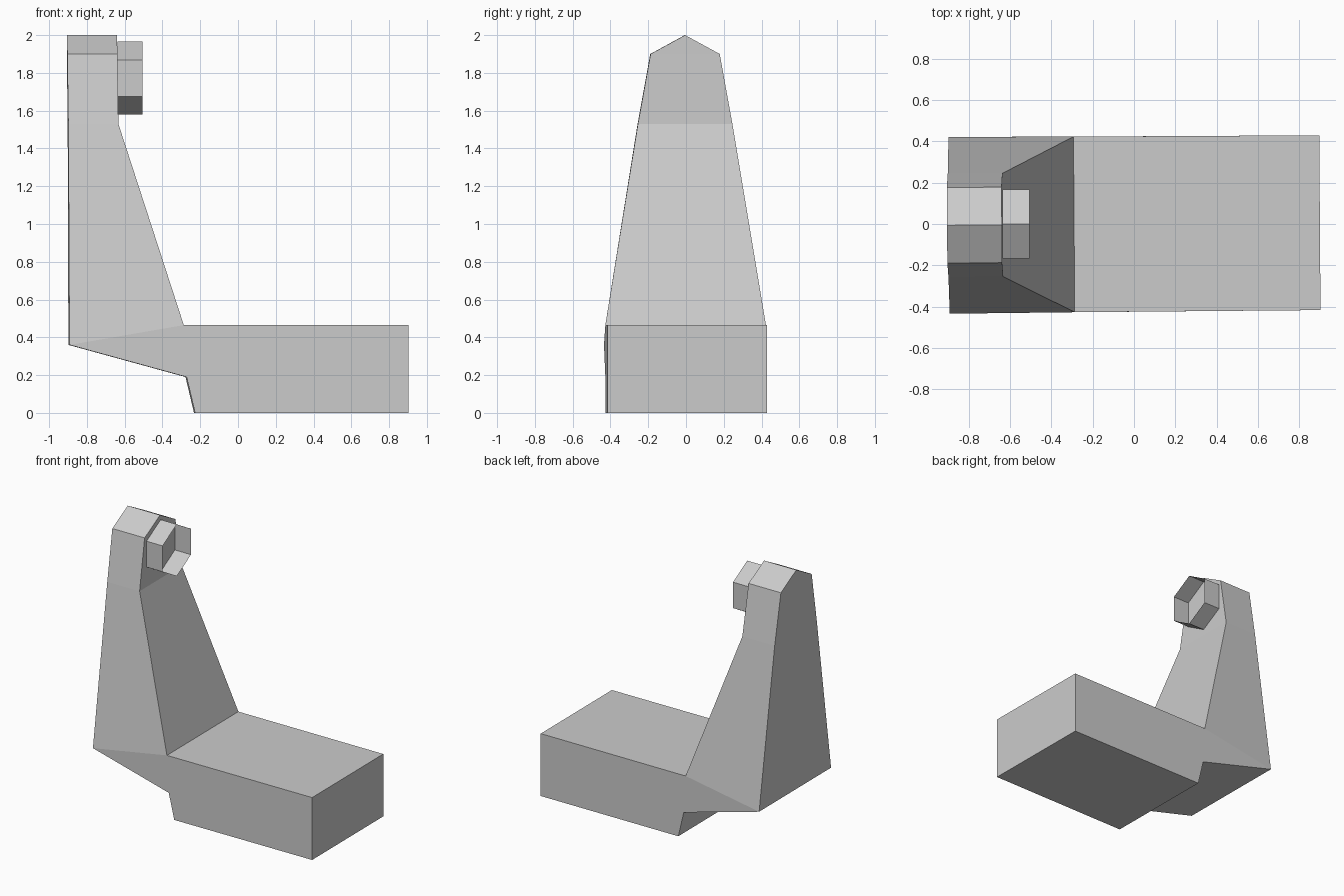
import bpy
import bmesh
from math import sin, cos, pi, radians

if "Cube" in bpy.data.objects:
    bpy.data.objects.remove(bpy.data.objects["Cube"], do_unlink=True)

grey = bpy.data.materials.new("plain_grey")
grey.use_nodes = True
colour = (0.6, 0.6, 0.6, 1)
grey.diffuse_color = colour
grey.node_tree.nodes["Principled BSDF"].inputs["Base Color"].default_value = colour


def finish(name, bm):
    mesh = bpy.data.meshes.new(name)
    bm.to_mesh(mesh)
    bm.free()
    mesh.materials.append(grey)
    obj = bpy.data.objects.new(name, mesh)
    bpy.context.collection.objects.link(obj)
    return obj


# Body outline: x, z and half width, from the rear eave down and round to the front eave
outline = [
    (-0.905, 1.9, 0.183), (-0.9, 1.53, 0.25), (-0.895, 0.36, 0.428),
    (-0.275, 0.19, 0.425), (-0.23, 0, 0.425), (0.9, 0, 0.423),
    (0.9, 0.465, 0.423), (-0.29, 0.465, 0.425), (-0.635, 1.53, 0.25),
    (-0.64, 1.9, 0.183),
]
bm = bmesh.new()
near = [bm.verts.new((x, -w, z)) for x, z, w in outline]
far = [bm.verts.new((x, w, z)) for x, z, w in outline]
ridge = [bm.verts.new((x, 0, 2)) for x in (-0.905, -0.64)]

# Faces across the width
for i in range(len(outline) - 1):
    bm.faces.new((near[i], near[i + 1], far[i + 1], far[i]))

# Side panels and pitched top
for side in (near, far):
    for panel in ((0, 1, 8, 9), (1, 2, 7, 8), (2, 3, 7), (3, 4, 5, 6, 7)):
        bm.faces.new([side[i] for i in panel])
    bm.faces.new((side[0], side[9], ridge[1], ridge[0]))

# Gable ends
for end, peak in zip((0, 9), ridge):
    bm.faces.new((near[end], far[end], peak))
bmesh.ops.recalc_face_normals(bm, faces=bm.faces)
body = finish("bracket_body", bm)
body.rotation_euler.z = radians(0.4)

# Open six-sided collar on the front of the upright
bm = bmesh.new()
rings = [[bm.verts.new((x, 0.193 * sin(k * pi / 3), 1.772 + 0.193 * cos(k * pi / 3)))
          for k in range(6)] for x in (-0.637, -0.505)]
for k in range(6):
    n = (k + 1) % 6
    bm.faces.new((rings[0][k], rings[0][n], rings[1][n], rings[1][k]))
for face in bm.faces:
    face.normal_update()
    centre = face.calc_center_median()
    if face.normal.y * centre.y + face.normal.z * (centre.z - 1.772) < 0:
        face.normal_flip()
finish("hexagonal_collar", bm)
